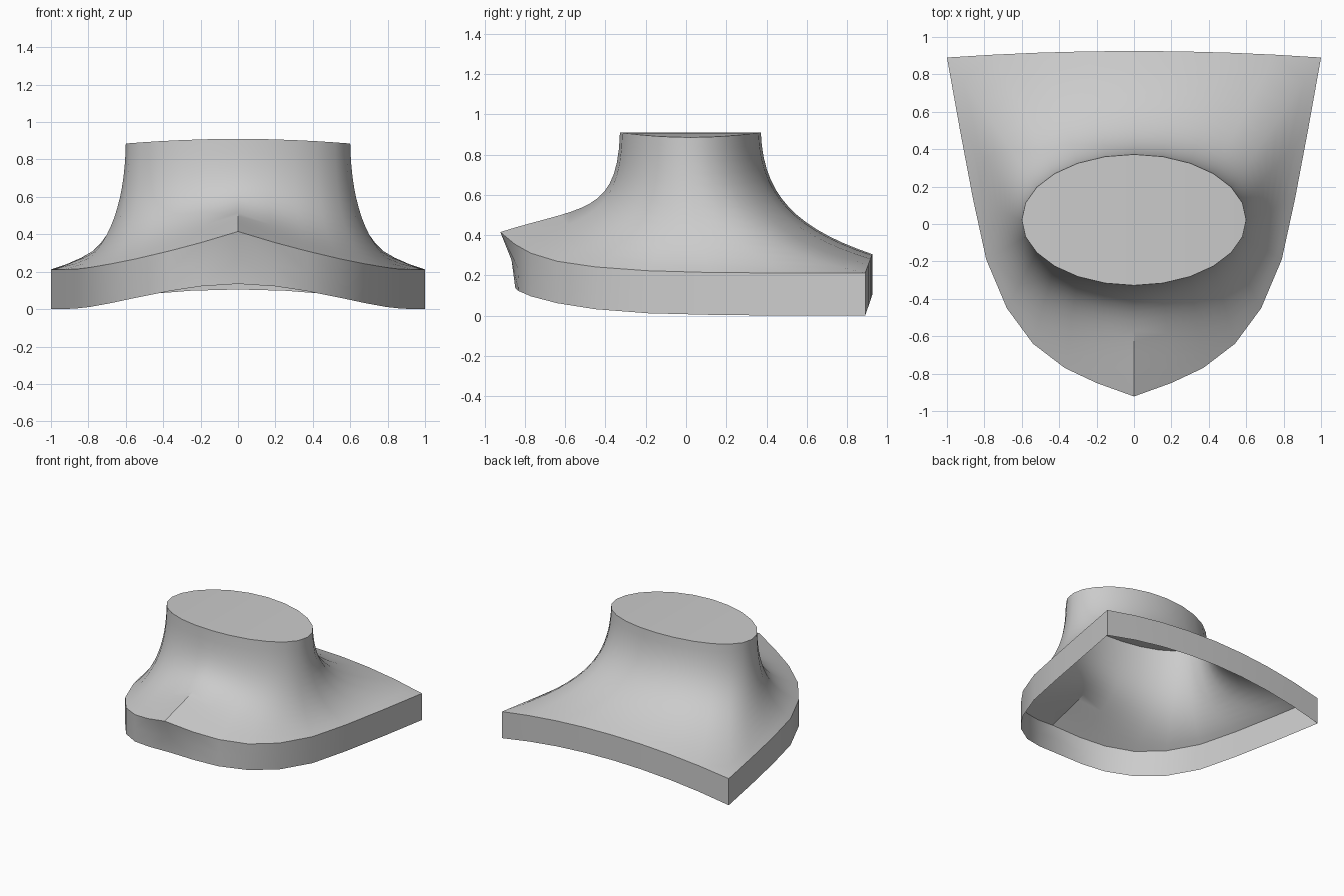
import bpy, bmesh, math
from mathutils import Vector

if "Cube" in bpy.data.objects:
    bpy.data.objects.remove(bpy.data.objects["Cube"])

# Half of the rim, from front tip round to the right rear corner: x, y, top z, bottom z
front_rim = [
    (0.00, -0.922, 0.415, 0.135), (0.20, -0.85, 0.355, 0.122),
    (0.37, -0.77, 0.310, 0.096), (0.54, -0.64, 0.270, 0.062),
    (0.68, -0.45, 0.242, 0.032), (0.79, -0.19, 0.223, 0.012),
    (0.86, 0.13, 0.214, 0.004), (0.93, 0.50, 0.212, 0.0),
    (1.00, 0.89, 0.212, 0.0)]
# Gently bowed rear edge, corner to centre
back_rim = [(x, 0.925 - 0.035 * x * x, 0.305 - 0.093 * x * x, 0.105 * (1 - x * x))
            for x in (0.75, 0.5, 0.25, 0.0)]
rim = front_rim + back_rim
N = len(rim)
CORNER = len(front_rim) - 1
STEPS = 14

bm = bmesh.new()
columns = []
for k, (x, y, zt, zb) in enumerate(rim):
    a = math.pi * k / (N - 1)
    cx = 0.6 * math.sin(a) if 0 < k < N - 1 else 0.0
    cap = Vector((cx, 0.022 - 0.35 * math.cos(a), 0.91 - 0.025 * (cx / 0.6) ** 2))
    edge = Vector((x, y, zt))
    # Bezier from the neck, dropping steeply then flaring to the rim;
    # the long rear corners hug the neck more closely
    p1 = cap.lerp(edge, 0.02)
    p1.z = 0.6 - 0.1 * max(0, math.cos(a))
    p2 = cap.lerp(edge, 0.31 - 0.22 * math.exp(-((k - CORNER) / 1.5) ** 2))
    p2.z = zt + 0.13
    col = []
    for s in range(STEPS + 1):
        t = s / STEPS
        u = 1 - t
        col.append(bm.verts.new(cap * u**3 + p1 * (3*u*u*t) + p2 * (3*u*t*t) + edge * t**3))
    # Skirt below the rim, tucked under at the front tip
    tuck = (0.075, 0.02)[k] if k < 2 else 0.0
    col.append(bm.verts.new((x, y + tuck * 0.75, (zt + zb) / 2)))
    col.append(bm.verts.new((x, y + tuck, zb)))
    columns.append(col)

# Flared shell and skirt faces
for a, b in zip(columns, columns[1:]):
    for s in range(len(a) - 1):
        bm.faces.new((a[s], a[s + 1], b[s + 1], b[s]))

# Slightly crowned neck cap, in front-to-back strips
for k in range(N // 2):
    ring = [columns[i][0] for i in (k, k + 1, N - 2 - k, N - 1 - k)]
    bm.faces.new(list(dict.fromkeys(ring)))

# Mirror to the left half
bmesh.ops.mirror(bm, geom=bm.verts[:] + bm.edges[:] + bm.faces[:],
                 axis='X', merge_dist=0.0005)
bmesh.ops.remove_doubles(bm, verts=bm.verts[:], dist=0.0005)
bmesh.ops.recalc_face_normals(bm, faces=bm.faces[:])
bm.normal_update()
if max(bm.faces, key=lambda f: f.calc_center_median().z).normal.z < 0:
    bmesh.ops.reverse_faces(bm, faces=bm.faces[:])

mesh = bpy.data.meshes.new("flared_neck_shell")
bm.to_mesh(mesh)
bm.free()
obj = bpy.data.objects.new("flared_neck_shell", mesh)
bpy.context.collection.objects.link(obj)
bpy.context.view_layer.objects.active = obj
obj.select_set(True)
bpy.ops.object.shade_smooth_by_angle(angle=math.radians(35))
